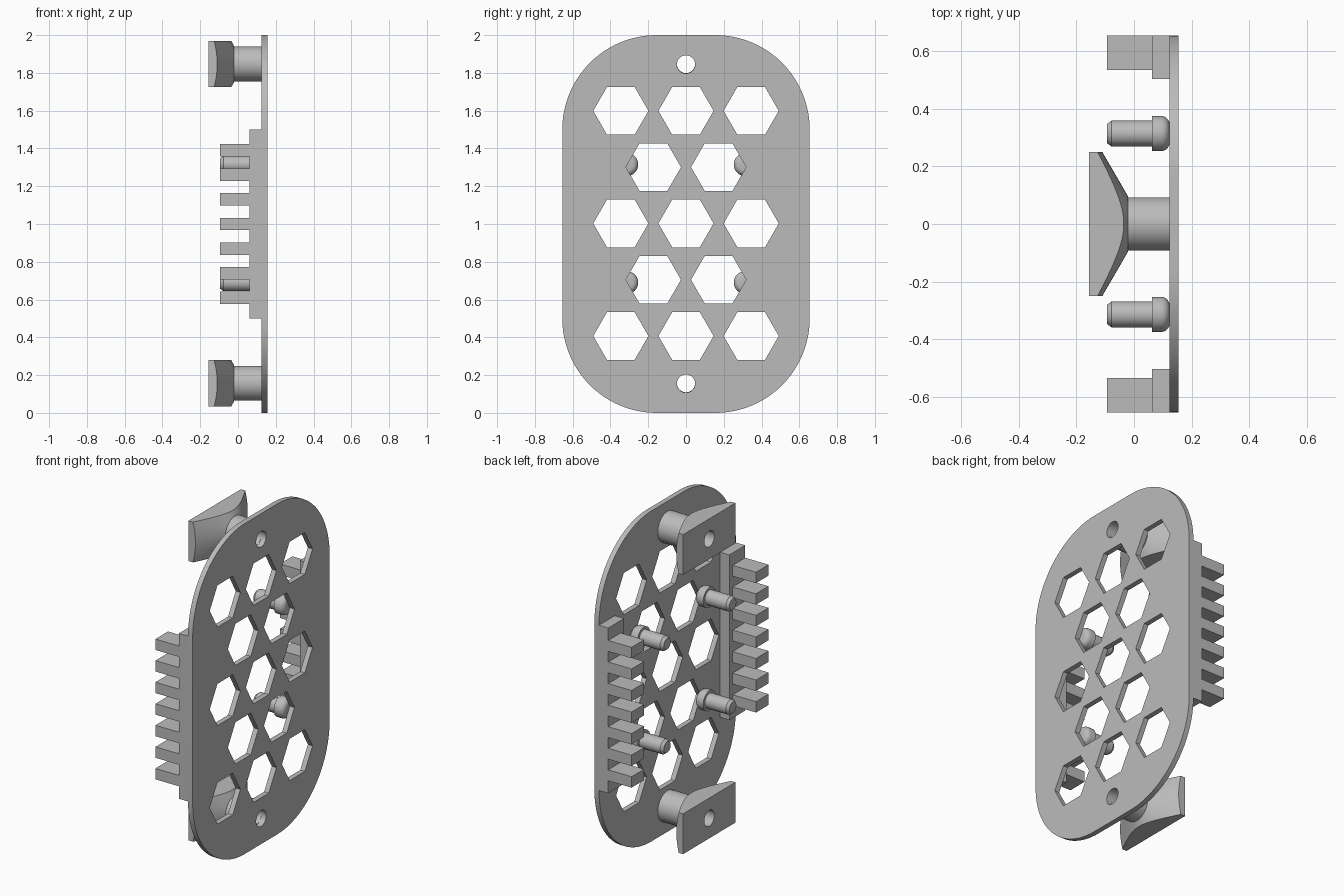
import bpy, bmesh
from math import sin, cos, pi, radians
from mathutils import Matrix, Vector

if "Cube" in bpy.data.objects:
    bpy.data.objects.remove(bpy.data.objects["Cube"])

grey = bpy.data.materials.new("plain grey")
grey.use_nodes = True
grey.diffuse_color = (0.5, 0.5, 0.5, 1)
grey.node_tree.nodes["Principled BSDF"].inputs["Base Color"].default_value = (0.5, 0.5, 0.5, 1)

BACK, FRONT = 0.124, 0.155      # plate faces along x
HALF_W, CORNER = 0.655, 0.5


def finish(name, bm):
    bmesh.ops.recalc_face_normals(bm, faces=bm.faces)
    mesh = bpy.data.meshes.new(name)
    bm.to_mesh(mesh)
    bm.free()
    mesh.materials.append(grey)
    ob = bpy.data.objects.new(name, mesh)
    bpy.context.collection.objects.link(ob)
    return ob


def add_rod(bm, x0, x1, r0, r1, y, z, sides=48, turn=0):
    """Cylinder, cone or prism lying along x."""
    place = (Matrix.Translation(((x0 + x1) / 2, y, z))
             @ Matrix.Rotation(turn, 4, 'X') @ Matrix.Rotation(pi / 2, 4, 'Y'))
    return bmesh.ops.create_cone(bm, cap_ends=True, segments=sides, radius1=r0,
                                 radius2=r1, depth=x1 - x0, matrix=place)["verts"]


def add_box(bm, lo, hi):
    lo, hi = Vector(lo), Vector(hi)
    bmesh.ops.create_cube(bm, size=1, matrix=Matrix.Translation((lo + hi) / 2)
                          @ Matrix.Diagonal((hi - lo).to_4d()))


def boolean(ob, cutter, operation):
    mod = ob.modifiers.new("cut", 'BOOLEAN')
    mod.operation, mod.solver, mod.object = operation, 'EXACT', cutter
    select(ob)
    bpy.ops.object.modifier_apply(modifier=mod.name)
    bpy.data.objects.remove(cutter)


def select(ob):
    bpy.ops.object.select_all(action='DESELECT')
    ob.select_set(True)
    bpy.context.view_layer.objects.active = ob


def smooth(ob):
    select(ob)
    bpy.ops.object.shade_smooth_by_angle(angle=radians(30))


# Plate: rounded rectangle outline, extruded
bm = bmesh.new()
outline = []
for i, (sy, sz) in enumerate([(1, 1), (-1, 1), (-1, -1), (1, -1)]):
    for k in range(25):
        a = (i + k / 24) * pi / 2
        outline.append(bm.verts.new((BACK, sy * (HALF_W - CORNER) + CORNER * cos(a),
                                     1 + sz * (1 - CORNER) + CORNER * sin(a))))
face = bm.faces.new(outline)
top = bmesh.ops.extrude_face_region(bm, geom=[face])["geom"]
bmesh.ops.translate(bm, vec=(FRONT - BACK, 0, 0),
                    verts=[v for v in top if isinstance(v, bmesh.types.BMVert)])
plate = finish("plate", bm)

# Honeycomb openings and screw holes
bm = bmesh.new()
for row in range(-2, 3):
    columns = (-0.345, 0, 0.345) if row % 2 == 0 else (-0.1725, 0.1725)
    for y in columns:
        add_rod(bm, 0, 0.3, 0.146, 0.146, y, 1.003 + row * 0.298, sides=6)
for z in (0.155, 1.845):
    add_rod(bm, 0, 0.3, 0.048, 0.048, 0, z)
boolean(plate, finish("plate_cutter", bm), 'DIFFERENCE')
smooth(plate)

# Flared clamp feet: a box trimmed by a cone, on a round post
for end, z in (("lower", 0.157), ("upper", 1.847)):
    bm = bmesh.new()
    add_box(bm, (-0.156, -0.25, z - 0.122), (-0.02, 0.25, z + 0.122))
    foot = finish(end + "_foot", bm)
    bm = bmesh.new()
    add_rod(bm, -0.2, -0.02, 0.405, 0.095, 0, z, sides=96)
    boolean(foot, finish("cone_cutter", bm), 'INTERSECT')
    bm = bmesh.new()
    add_rod(bm, -0.02, BACK, 0.0925, 0.0925, 0, z)
    post = finish(end + "_post", bm)
    for part in (foot, post):
        bm = bmesh.new()
        add_rod(bm, -0.3, 0.3, 0.048, 0.048, 0, z)
        boolean(part, finish("hole_cutter", bm), 'DIFFERENCE')
        smooth(part)

# Toothed racks and locating pins on both sides
for side, s in (("left", 1), ("right", -1)):
    bm = bmesh.new()
    inner, edge = sorted((s * 0.503, s * HALF_W))
    add_box(bm, (0.062, inner, 0.5), (BACK, edge, 1.5))
    finish(side + "_rail", bm)
    bm = bmesh.new()
    inner, edge = sorted((s * 0.535, s * HALF_W))
    for i in range(-3, 4):
        z = 1 + i * 0.1305
        add_box(bm, (-0.094, inner, z - 0.033), (0.062, edge, z + 0.033))
    finish(side + "_teeth", bm)

    for end, z in (("lower", 0.69), ("upper", 1.315)):
        y = s * 0.314
        bm = bmesh.new()
        add_rod(bm, -0.078, 0.062, 0.045, 0.045, y, z, sides=32)
        add_rod(bm, -0.094, -0.078, 0.033, 0.045, y, z, sides=32)
        smooth(finish(f"{side}_{end}_pin", bm))
        # Collar with a rounded end showing in the opening
        bm = bmesh.new()
        verts = add_rod(bm, 0.062, BACK, 0.061, 0.061, y, z, sides=32)
        rim = [e for e in bm.edges if all(v.co.x > 0.1 for v in e.verts)]
        bmesh.ops.bevel(bm, geom=rim, offset=0.03, segments=5, profile=0.5, affect='EDGES')
        smooth(finish(f"{side}_{end}_collar", bm))
